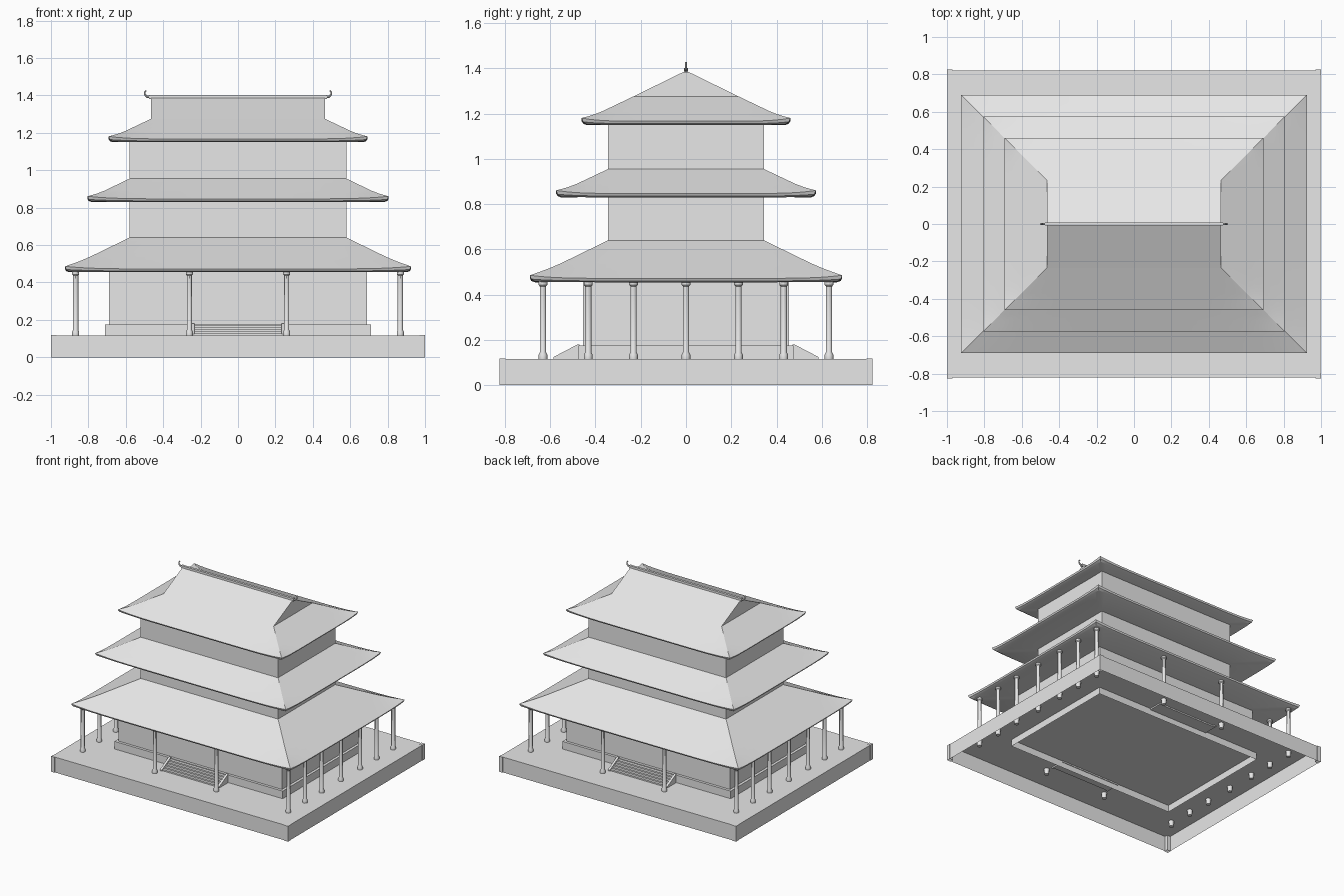
import bpy, bmesh, math
from mathutils import Matrix

cube = bpy.data.objects.get("Cube")
if cube:
    bpy.data.objects.remove(cube, do_unlink=True)

GREY = (0.8, 0.8, 0.8, 1)
stone = bpy.data.materials.new("plain grey")
stone.use_nodes = True
stone.diffuse_color = GREY
stone.node_tree.nodes["Principled BSDF"].inputs["Base Color"].default_value = GREY


def finish(name, bm, smooth=False):
    bmesh.ops.recalc_face_normals(bm, faces=bm.faces)
    mesh = bpy.data.meshes.new(name)
    bm.to_mesh(mesh)
    bm.free()
    mesh.materials.append(stone)
    obj = bpy.data.objects.new(name, mesh)
    bpy.context.collection.objects.link(obj)
    if smooth:
        select(obj)
        bpy.ops.object.shade_smooth_by_angle(angle=math.radians(30))
    return obj


def select(obj):
    bpy.ops.object.select_all(action="DESELECT")
    obj.select_set(True)
    bpy.context.view_layer.objects.active = obj


def add_box(bm, x, y, z, open_bottom=False):
    """Box from (min, max) pairs."""
    size = [b - a for a, b in (x, y, z)]
    mid = [(a + b) / 2 for a, b in (x, y, z)]
    mat = Matrix.Translation(mid) @ Matrix.Diagonal((*size, 1))
    verts = bmesh.ops.create_cube(bm, size=1, matrix=mat)["verts"]
    if open_bottom:
        faces = {f for v in verts for f in v.link_faces}
        low = min(faces, key=lambda f: f.calc_center_median().z)
        bmesh.ops.delete(bm, geom=[low], context="FACES_ONLY")


def storey(name, hx, hy, z0, z1, open_bottom=True):
    bm = bmesh.new()
    add_box(bm, (-hx, hx), (-hy, hy), (z0, z1), open_bottom)
    finish(name, bm)


def prism(bm, profile, x0, x1):
    """Extrude a (y, z) profile along x."""
    face = bm.faces.new([bm.verts.new((x0, y, z)) for y, z in profile])
    new = bmesh.ops.extrude_face_region(bm, geom=[face])["geom"]
    bmesh.ops.translate(bm, vec=(x1 - x0, 0, 0),
                        verts=[v for v in new if isinstance(v, bmesh.types.BMVert)])


# Platform shell with corner posts
FLOOR = 0.117
bm = bmesh.new()
add_box(bm, (-0.997, 0.997), (-0.82, 0.82), (0, FLOOR), True)
for sx in (-1, 1):
    for sy in (-1, 1):
        add_box(bm, sorted((sx * 0.97, sx)), sorted((sy * 0.797, sy * 0.825)),
                (0, FLOOR + 0.001), True)
finish("platform", bm)

# Walls
storey("plinth", 0.71, 0.475, 0.065, 0.175)
storey("lower_walls", 0.69, 0.455, 0.17, 0.46)
storey("upper_walls", 0.58, 0.345, 0.46, 1.16)

# Stairs on the front and back
STEPS = 5
for name, side in (("front_stairs", -1), ("back_stairs", 1)):
    bm = bmesh.new()
    for i in range(STEPS):
        y = 0.577 - 0.1 * i / STEPS
        top = FLOOR + 0.052 * (i + 1) / STEPS
        add_box(bm, (-0.235, 0.235), sorted((side * 0.47, side * y)), (FLOOR - 0.01, top))
    for sx in (-1, 1):
        cheek = [(side * 0.47, FLOOR - 0.01), (side * 0.585, FLOOR - 0.01),
                 (side * 0.585, 0.125), (side * 0.48, 0.18), (side * 0.47, 0.18)]
        prism(bm, cheek, sx * 0.233, sx * 0.25)
    finish(name, bm)

# Columns round the veranda
COLUMN = [(0.016, 0.075), (0.019, 0.118), (0.019, 0.135), (0.014, 0.145),
          (0.014, 0.437), (0.019, 0.443), (0.019, 0.458)]
SIDE_Y = (0, 0.232, 0.432, 0.632)
spots = {(sx * 0.868, sy * y) for sx in (-1, 1) for sy in (-1, 1) for y in SIDE_Y}
spots |= {(sx * 0.26, sy * 0.632) for sx in (-1, 1) for sy in (-1, 1)}
for n, (cx, cy) in enumerate(sorted(spots)):
    bm = bmesh.new()
    rings = []
    for r, z in COLUMN:
        angles = [math.tau * k / 12 for k in range(12)]
        rings.append([bm.verts.new((cx + r * math.cos(a), cy + r * math.sin(a), z))
                      for a in angles])
    for low, high in zip(rings, rings[1:]):
        for k in range(12):
            j = (k + 1) % 12
            bm.faces.new((low[k], low[j], high[j], high[k]))
    bm.faces.new(rings[0])
    bm.faces.new(rings[-1])
    finish(f"column_{n + 1}", bm, True)

# Roofs with upswept corners
HALF = (0, 0.35, 0.6, 0.75, 0.85, 0.93)
ALONG = [-1] + [-s for s in reversed(HALF[1:])] + list(HALF)


def eave_ring(bm, hx, hy, z, lift):
    ring = []
    corners = [(-hx, -hy), (hx, -hy), (hx, hy), (-hx, hy)]
    for k, a in enumerate(corners):
        b = corners[(k + 1) % 4]
        for s in ALONG:
            t = (s + 1) / 2
            ring.append(bm.verts.new((a[0] + (b[0] - a[0]) * t, a[1] + (b[1] - a[1]) * t,
                                      z + lift * abs(s) ** 7)))
    return ring


def roof(name, eave, top, z0, z1):
    ex, ey = eave
    tx, ty = top
    edge = z0 + 0.017
    bm = bmesh.new()
    rings = [eave_ring(bm, tx, ty, z0 + 0.002, 0),
             eave_ring(bm, ex - 0.022, ey - 0.022, z0, 0.003),
             eave_ring(bm, ex - 0.006, ey - 0.006, z0 + 0.006, 0.008)]
    for t, lift in ((0, 0.014), (0.12, 0.008), (0.25, 0.003), (0.4, 0), (1, 0)):
        rings.append(eave_ring(bm, ex + (tx - ex) * t, ey + (ty - ey) * t,
                               edge + (z1 - edge) * t, lift))
    count = len(rings[0])
    for low, high in zip(rings, rings[1:]):
        for k in range(count):
            j = (k + 1) % count
            bm.faces.new((low[k], low[j], high[j], high[k]))
    finish(name, bm, True)


roof("lower_roof", (0.925, 0.69), (0.58, 0.345), 0.455, 0.64)
roof("middle_roof", (0.805, 0.574), (0.58, 0.345), 0.83, 0.955)
roof("top_roof", (0.692, 0.461), (0.465, 0.235), 1.15, 1.275)

# Gabled crown of the top roof
bm = bmesh.new()
prism(bm, [(-0.235, 1.275), (0.235, 1.275), (0, 1.39)], -0.465, 0.465)
finish("gable_roof", bm)

# Ridge beam and its curled ends
bm = bmesh.new()
add_box(bm, (-0.475, 0.475), (-0.009, 0.009), (1.382, 1.402))
finish("ridge_beam", bm)

CURL = [(0.465, 1.391), (0.486, 1.393), (0.498, 1.405), (0.499, 1.418), (0.49, 1.427)]
for name, sx in (("left_ridge_curl", 1), ("right_ridge_curl", -1)):
    curve = bpy.data.curves.new(name, "CURVE")
    curve.dimensions = "3D"
    curve.bevel_depth = 0.007
    curve.bevel_resolution = 2
    curve.use_fill_caps = True
    spline = curve.splines.new("POLY")
    spline.points.add(len(CURL) - 1)
    for k, (x, z) in enumerate(CURL):
        spline.points[k].co = (sx * x, 0, z, 1)
        spline.points[k].radius = 1 - 0.12 * k
    curve.materials.append(stone)
    obj = bpy.data.objects.new(name, curve)
    bpy.context.collection.objects.link(obj)
    select(obj)
    bpy.ops.object.convert(target="MESH")
    bpy.ops.object.shade_smooth_by_angle(angle=math.radians(40))
